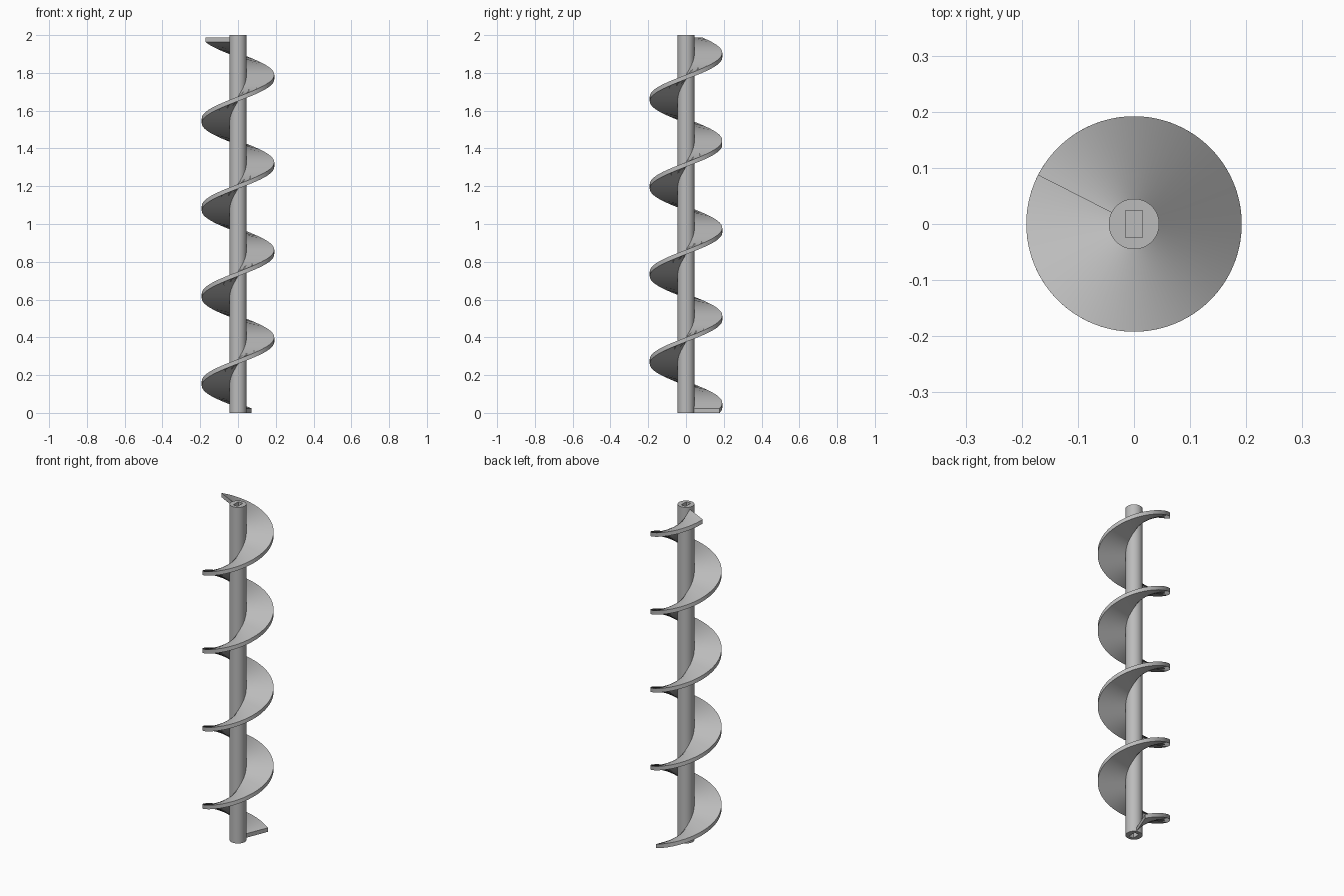
import bpy, bmesh, math
from mathutils import Vector, Matrix

if "Cube" in bpy.data.objects:
    bpy.data.objects.remove(bpy.data.objects["Cube"], do_unlink=True)

LENGTH = 2.0
SHAFT_R = 0.045
FLIGHT_R = 0.192
THICK = 0.024
START, END = math.radians(68), math.radians(153 + 4 * 360)
RISE = 1.963          # climb of the flight from its first end to its last
STEPS = 420

steel = bpy.data.materials.new("grey steel")
steel.use_nodes = True
colour = (0.5, 0.5, 0.5, 1)
steel.diffuse_color = colour
steel.node_tree.nodes["Principled BSDF"].inputs["Base Color"].default_value = colour


def add_object(name, bm):
    bmesh.ops.recalc_face_normals(bm, faces=bm.faces)
    mesh = bpy.data.meshes.new(name)
    bm.to_mesh(mesh)
    bm.free()
    mesh.materials.append(steel)
    obj = bpy.data.objects.new(name, mesh)
    bpy.context.collection.objects.link(obj)
    return obj


def activate(obj):
    bpy.ops.object.select_all(action='DESELECT')
    obj.select_set(True)
    bpy.context.view_layer.objects.active = obj


# Round centre shaft
bm = bmesh.new()
bmesh.ops.create_cone(bm, cap_ends=True, segments=64, radius1=SHAFT_R, radius2=SHAFT_R,
                      depth=LENGTH, matrix=Matrix.Translation((0, 0, LENGTH / 2)))
shaft = add_object("shaft", bm)

# Blind drive socket in each end of the shaft
bm = bmesh.new()
for z in (0, LENGTH):
    bmesh.ops.create_cube(bm, size=1, matrix=Matrix.Translation((0, 0, z))
                          @ Matrix.Diagonal((0.03, 0.048, 0.1, 1)))
cutter = add_object("socket_cutter", bm)
cutter.hide_render = True
activate(shaft)
cut = shaft.modifiers.new("sockets", 'BOOLEAN')
cut.operation = 'DIFFERENCE'
cut.solver = 'EXACT'
cut.object = cutter
bpy.ops.object.modifier_apply(modifier=cut.name)
bpy.data.objects.remove(cutter, do_unlink=True)

# Helical flight: a rectangular section swept up and around the shaft
bm = bmesh.new()
direction = Vector((math.cos(START), math.sin(START), 0))
section = [bm.verts.new(direction * r + Vector((0, 0, z)))
           for r, z in ((SHAFT_R - 0.005, 0), (FLIGHT_R, 0),
                        (FLIGHT_R, THICK), (SHAFT_R - 0.005, THICK))]
edges = [bm.edges.new((section[i], section[(i + 1) % 4])) for i in range(4)]
bmesh.ops.spin(bm, geom=section + edges, cent=(0, 0, 0), axis=(0, 0, 1),
               angle=END - START, steps=STEPS, dvec=(0, 0, RISE / STEPS))
bmesh.ops.holes_fill(bm, edges=[e for e in bm.edges if e.is_boundary], sides=4)
flight = add_object("helical_flight", bm)

# Smooth curved surfaces, crisp rims
for obj in (shaft, flight):
    activate(obj)
    bpy.ops.object.shade_smooth_by_angle(angle=math.radians(35))
